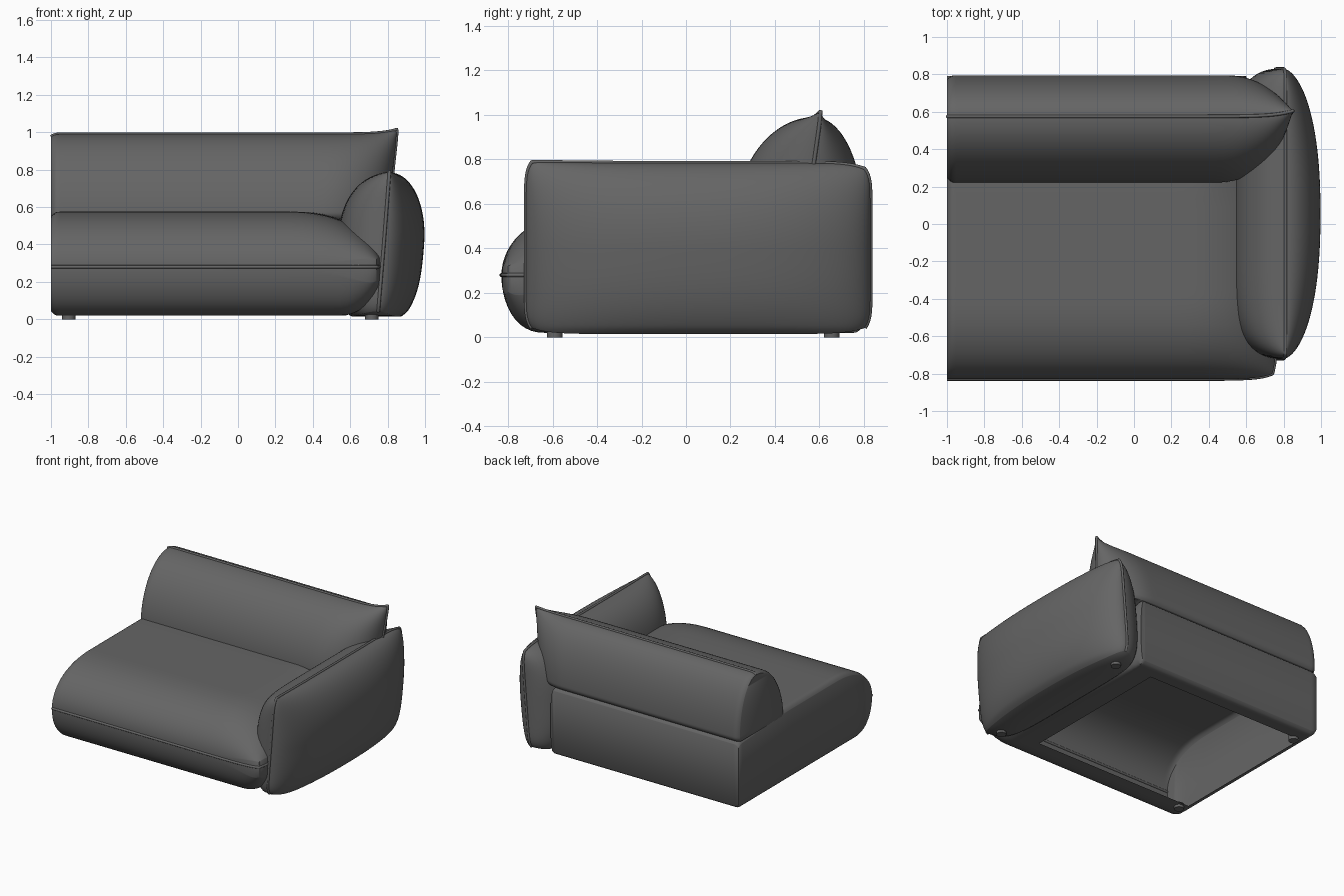
import bpy, bmesh, math
from mathutils import Vector

cube = bpy.data.objects.get("Cube")
if cube:
    bpy.data.objects.remove(cube)

fabric = bpy.data.materials.new("charcoal_fabric")
fabric.use_nodes = True
GREY = (0.13, 0.13, 0.13, 1)
fabric.diffuse_color = GREY
fabric.node_tree.nodes["Principled BSDF"].inputs["Base Color"].default_value = GREY


def lerp(a, b, t):
    return a + (b - a) * t


def pinch(t, power=2.0):
    """Cushion fullness: 1 in the middle, falling to 0 at the seam."""
    t = min(max(t, 0), 1)
    return math.sqrt(max(0, 1 - t ** power))


def soft_end(d, r=0.035, k=0.09):
    """Slight rounding towards a flat cushion end."""
    return 1 - k * max(0, 1 - d / r) ** 2


def ease(i, n):
    return (1 - math.cos(math.pi * i / n)) / 2


def add_mesh(name, bm):
    bmesh.ops.recalc_face_normals(bm, faces=bm.faces)
    mesh = bpy.data.meshes.new(name)
    bm.to_mesh(mesh)
    bm.free()
    mesh.materials.append(fabric)
    ob = bpy.data.objects.new(name, mesh)
    bpy.context.collection.objects.link(ob)
    bpy.ops.object.select_all(action="DESELECT")
    ob.select_set(True)
    bpy.context.view_layer.objects.active = ob
    bpy.ops.object.shade_smooth_by_angle(angle=math.radians(50))
    return ob


def cushion(surface, n=48):
    """Two facing panels over a unit grid, joined round the border."""
    bm = bmesh.new()
    grids = [[[bm.verts.new(surface(ease(i, n), ease(j, n), side))
               for j in range(n + 1)] for i in range(n + 1)] for side in (1, -1)]
    for g in grids:
        for i in range(n):
            for j in range(n):
                bm.faces.new((g[i][j], g[i + 1][j], g[i + 1][j + 1], g[i][j + 1]))
    rim = ([(i, 0) for i in range(n)] + [(n, j) for j in range(n)]
           + [(i, n) for i in range(n, 0, -1)] + [(0, j) for j in range(n, 0, -1)])
    a, b = grids
    for (i, j), (k, l) in zip(rim, rim[1:] + rim[:1]):
        bm.faces.new((a[i][j], a[k][l], b[k][l], b[i][j]))
    bmesh.ops.remove_doubles(bm, verts=bm.verts, dist=0.0004)
    return bm


def piping(name, surface, corners, n=40):
    """Cord along the seam, following corners of the unit grid."""
    pts = []
    for (u0, v0), (u1, v1) in zip(corners, corners[1:]):
        for i in range(n + 1):
            t = ease(i, n)
            p = Vector(surface(lerp(u0, u1, t), lerp(v0, v1, t), 0))
            if not pts or (p - pts[-1]).length > 0.002:
                pts.append(p)
    cu = bpy.data.curves.new(name, "CURVE")
    cu.dimensions = "3D"
    cu.bevel_depth = 0.009
    cu.bevel_resolution = 2
    cu.use_fill_caps = True
    sp = cu.splines.new("POLY")
    sp.points.add(len(pts) - 1)
    for q, p in zip(sp.points, pts):
        q.co = (*p, 1)
    cu.materials.append(fabric)
    bpy.context.collection.objects.link(bpy.data.objects.new(name, cu))


# Seat: pinched at the front and at the arm end, flat at the open end and back
def seat(u, v, side):
    back = max(0, (v - 0.6) / 0.4)
    end = 0.77 - 0.17 * back
    x = lerp(-1, end, u)
    y = lerp(-0.83, 0.79, v)
    x -= 0.03 * u ** 20 * (1 - v) ** 12
    y += 0.03 * u ** 20 * (1 - v) ** 12
    if side == 0:
        return x, y, 0.28
    wide, deep, height = (0.45, 0.45, 0.295) if side > 0 else (0.2, 0.2, 0.26)
    wide = wide * (1 - back) + 0.02
    f = pinch(1 - (end - x) / wide) * pinch(1 - (y + 0.83) / deep, 2.4)
    f *= soft_end(x + 1) * soft_end(0.79 - y)
    sag = 0.04 * max(0, (y - 0.22) / 0.57) if side > 0 else 0
    return x, y, 0.28 + side * (height - sag) * f


bm = cushion(seat)
# Open underside
LEFT, RIGHT, FRONT, BACK = -0.95, 0.41, -0.54, 0.67
for co, no in (((LEFT, 0, 0), (1, 0, 0)), ((RIGHT, 0, 0), (1, 0, 0)),
               ((0, FRONT, 0), (0, 1, 0)), ((0, BACK, 0), (0, 1, 0))):
    bmesh.ops.bisect_plane(bm, geom=bm.verts[:] + bm.edges[:] + bm.faces[:],
                           plane_co=co, plane_no=no)
hole = []
for f in bm.faces:
    c = f.calc_center_median()
    if c.z < 0.1 and LEFT < c.x < RIGHT and FRONT < c.y < BACK:
        hole.append(f)
bmesh.ops.delete(bm, geom=hole, context="FACES")
add_mesh("seat_cushion", bm)
piping("seat_piping", seat, [(0, 0), (1, 0), (1, 0.6)])


# Back cushion: pinched along the top and at the arm end
def backrest(u, v, side):
    end = 0.80 + 0.05 * v
    x = lerp(-1, end, u)
    z = lerp(0.535, 0.99, v) + 0.025 * (u * v) ** 24
    z -= 0.015 * v * (1 - min(1, (x + 1) / 0.04)) ** 2
    y = 0.54 + 0.035 * v + 0.03 * u ** 20 * v
    if side == 0:
        return x, y, z
    wide, depth, power = (0.3, 0.22, 2.2) if side > 0 else (0.36, 0.355, 1.8)
    depth += 0.035 * (1 - v) if side > 0 else -0.035 * (1 - v)
    f = pinch(1 - (end - x) / wide) * pinch(v, power)
    f *= soft_end(x + 1) * soft_end(z - 0.535, k=0.06)
    return x, y + side * depth * f, z


add_mesh("back_cushion", cushion(backrest))
piping("back_piping", backrest, [(0, 1), (1, 1), (1, 0)])


# Arm cushion: upright pillow with a flat underside
def arm(u, v, side):
    a, b = 2 * u - 1, 2 * v - 1
    y = 0.055 + 0.775 * a * (1 - 0.035 * b ** 10)
    z = 0.40 + 0.385 * b * (1 - 0.07 * a ** 10)
    z += 0.03 * max(0, b) * max(0, -a) ** 8
    x = 0.75 + 0.06 * v
    if side == 0:
        return x, y, z
    if side > 0:
        thick, along, top = 0.215, pinch(abs(a), 2.3), 2.0
    else:
        thick, along, top = 0.25, pinch(abs(a), 6), 2.7
    up = pinch(b, top) if b > 0 else math.sqrt(1 - 0.6 * (-b) ** 3)
    up *= soft_end(z - 0.015, k=0.1)
    return x + side * thick * along * up, y, z


add_mesh("arm_cushion", cushion(arm))
piping("arm_piping", arm, [(0, 0), (0, 1), (1, 1), (1, 0)])

# Feet
for x, y, place in ((-0.905, -0.59, "front_right"), (-0.905, 0.655, "back_right"),
                    (0.715, -0.59, "front_left"), (0.715, 0.655, "back_left")):
    bm = bmesh.new()
    bmesh.ops.create_cone(bm, cap_ends=True, segments=24, radius1=0.035,
                          radius2=0.035, depth=0.04)
    bmesh.ops.translate(bm, verts=bm.verts, vec=(x, y, 0.02))
    add_mesh("foot_" + place, bm)
